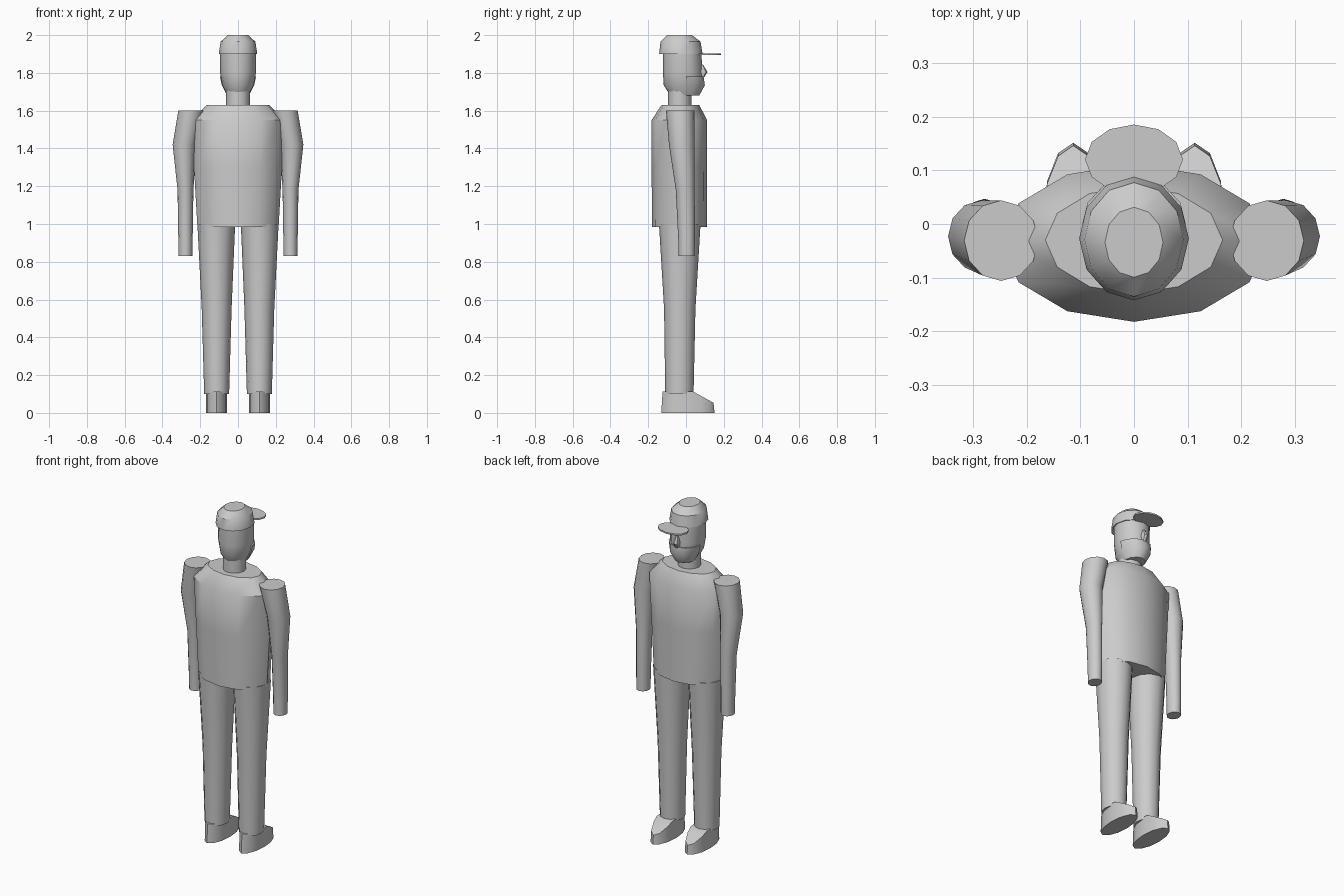
import bpy, bmesh, math
from mathutils import Vector

SIDES = 12
grey = bpy.data.materials.new("plain_grey")
grey.diffuse_color = (0.6, 0.6, 0.6, 1)


def loft(name, rings, side=1, sides=SIDES, cuts=()):
    """Stack elliptical rings (z, cx, cy, rx, ry); cuts are (point, normal) planes."""
    bm = bmesh.new()
    loops = []
    for z, cx, cy, rx, ry in rings:
        loops.append([bm.verts.new((side * (cx + rx * math.cos(2 * math.pi * i / sides)),
                                    cy + ry * math.sin(2 * math.pi * i / sides), z))
                      for i in range(sides)])
    for low, high in zip(loops, loops[1:]):
        for i in range(sides):
            j = (i + 1) % sides
            bm.faces.new((low[i], low[j], high[j], high[i]))
    bm.faces.new(loops[0][::-1])
    bm.faces.new(loops[-1])
    for co, no in cuts:
        geom = bm.verts[:] + bm.edges[:] + bm.faces[:]
        bmesh.ops.bisect_plane(bm, geom=geom, plane_co=Vector(co),
                               plane_no=Vector(no), clear_outer=True)
        bmesh.ops.holes_fill(bm, edges=[e for e in bm.edges if e.is_boundary])
    bmesh.ops.recalc_face_normals(bm, faces=bm.faces[:])
    me = bpy.data.meshes.new(name)
    bm.to_mesh(me)
    bm.free()
    me.polygons.foreach_set("use_smooth", [True] * len(me.polygons))
    me.set_sharp_from_angle(angle=math.radians(38))
    me.materials.append(grey)
    ob = bpy.data.objects.new(name, me)
    bpy.context.collection.objects.link(ob)
    return ob


# Torso with bevelled shoulders
loft("torso", [(0.985, 0, -0.035, 0.215, 0.145), (1.30, 0, -0.035, 0.233, 0.147),
               (1.55, 0, -0.035, 0.248, 0.147), (1.63, 0, -0.03, 0.165, 0.1)])

# Neck and head
loft("neck", [(1.60, 0, -0.033, 0.063, 0.062), (1.74, 0, -0.033, 0.063, 0.062)])
loft("head", [(1.685, 0, -0.012, 0.058, 0.075), (1.735, 0, -0.015, 0.083, 0.103),
              (1.80, 0, -0.018, 0.095, 0.104), (1.91, 0, -0.02, 0.096, 0.102)])

# Slightly raised lower face, front half only
loft("jaw", [(1.68, 0, -0.01, 0.06, 0.08), (1.735, 0, -0.01, 0.088, 0.11),
             (1.78, 0, -0.015, 0.1, 0.108)], cuts=[((0, 0, 0), (0, -1, 0))])

# Nose
loft("nose", [(1.775, 0, 0.08, 0.013, 0.015), (1.805, 0, 0.085, 0.02, 0.029),
              (1.845, 0, 0.08, 0.008, 0.01)], sides=8)

# Cap and brim
loft("cap", [(1.9, 0, -0.027, 0.102, 0.115), (1.965, 0, -0.029, 0.092, 0.106),
             (2.0, 0, -0.034, 0.054, 0.065)])
loft("cap_brim", [(1.894, 0, 0.12, 0.091, 0.065), (1.903, 0, 0.12, 0.091, 0.065)])

for side, label in ((1, "right"), (-1, "left")):
    # Sleeve, forearm and hand
    loft(label + "_arm", [(0.83, 0.278, 0.003, 0.037, 0.042), (0.92, 0.278, 0.003, 0.038, 0.044),
                          (1.18, 0.278, -0.004, 0.042, 0.05), (1.42, 0.284, -0.023, 0.062, 0.067),
                          (1.60, 0.247, -0.031, 0.069, 0.075)], side)
    # Trouser leg
    loft(label + "_leg", [(0.10, 0.113, -0.035, 0.066, 0.075), (0.55, 0.113, -0.033, 0.079, 0.083),
                          (1.0, 0.115, -0.033, 0.1, 0.11)], side)
    # Shoe with sloped toe
    loft(label + "_shoe", [(0, 0.113, 0.01, 0.056, 0.141), (0.112, 0.113, 0.008, 0.056, 0.132)],
         side, cuts=[((0, 0.04, 0.112), (0, 0.5, 0.9))])
